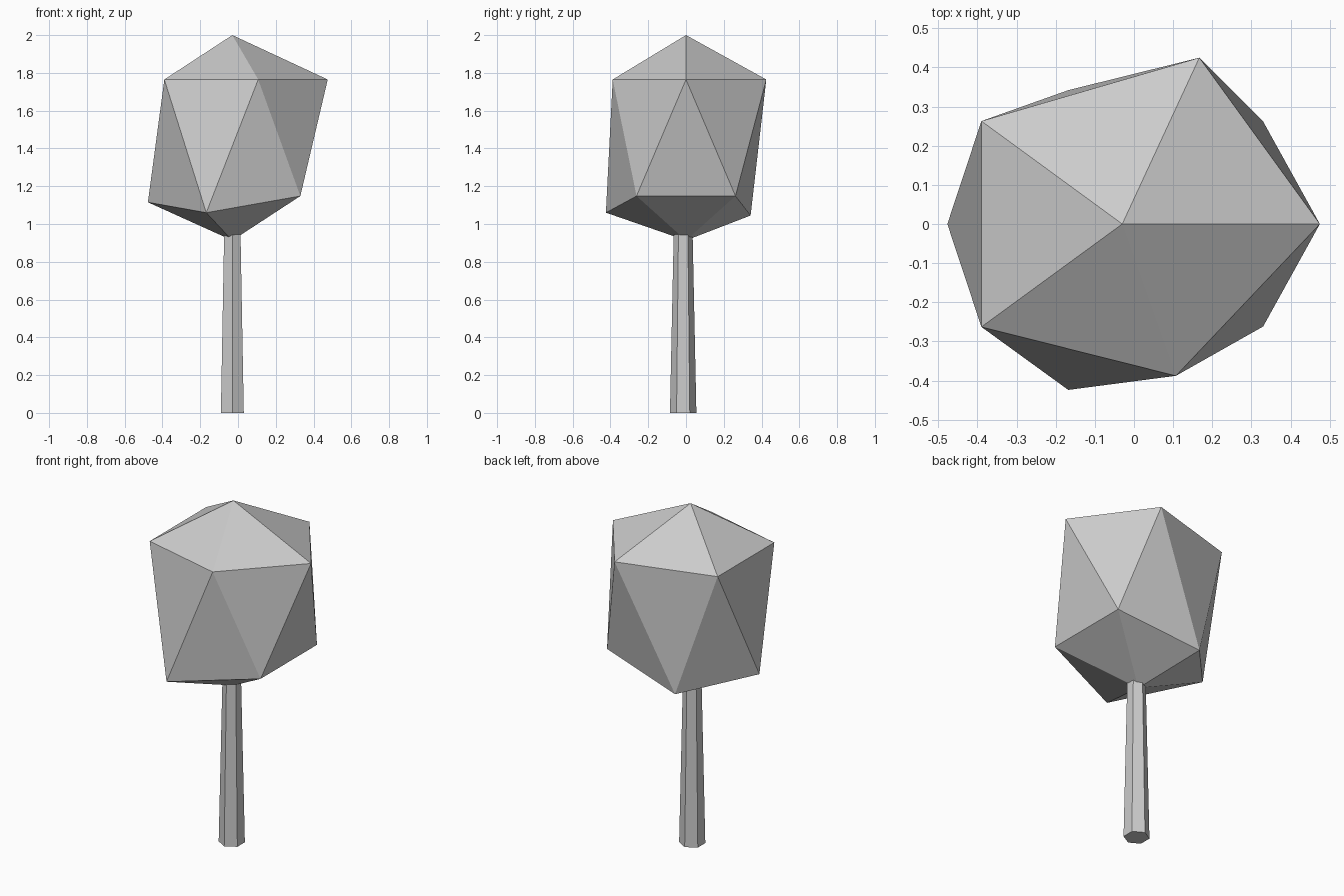
import bpy, bmesh
from math import cos, sin, radians

if "Cube" in bpy.data.objects:
    bpy.data.objects.remove(bpy.data.objects["Cube"])


def make_object(name, verts, faces):
    mesh = bpy.data.meshes.new(name)
    mesh.from_pydata(verts, [], faces)
    bm = bmesh.new()
    bm.from_mesh(mesh)
    bmesh.ops.recalc_face_normals(bm, faces=bm.faces)
    bm.to_mesh(mesh)
    bm.free()
    obj = bpy.data.objects.new(name, mesh)
    bpy.context.collection.objects.link(obj)
    return obj


# Trunk: tapered hexagonal post, corners pointing along y
def hexagon(radius, z):
    return [(-0.03 + radius * cos(radians(30 + 60 * i)),
             -0.015 + radius * sin(radians(30 + 60 * i)), z) for i in range(6)]


sides = [(i, (i + 1) % 6, 6 + (i + 1) % 6, 6 + i) for i in range(6)]
make_object("trunk", hexagon(0.07, 0) + hexagon(0.05, 0.95),
            sides + [tuple(range(6)), tuple(range(6, 12))])

# Foliage: irregular icosahedron made of two twisted five-point rings and two tips
upper = [(0.475, 0, 1.765), (0.167, 0.425, 1.765), (-0.39, 0.263, 1.765),
         (-0.39, -0.263, 1.765), (0.107, -0.388, 1.765)]
lower = [(0.33, 0.262, 1.148), (-0.168, 0.342, 1.045), (-0.477, 0, 1.115),
         (-0.168, -0.424, 1.06), (0.33, -0.262, 1.148)]
tips = [(-0.03, 0, 2.0), (-0.03, 0, 0.913)]
faces = []
for i in range(5):
    j = (i + 1) % 5
    faces += [(10, i, j), (i, 5 + i, j), (j, 5 + i, 5 + j), (11, 5 + j, 5 + i)]
make_object("foliage", upper + lower + tips, faces)
